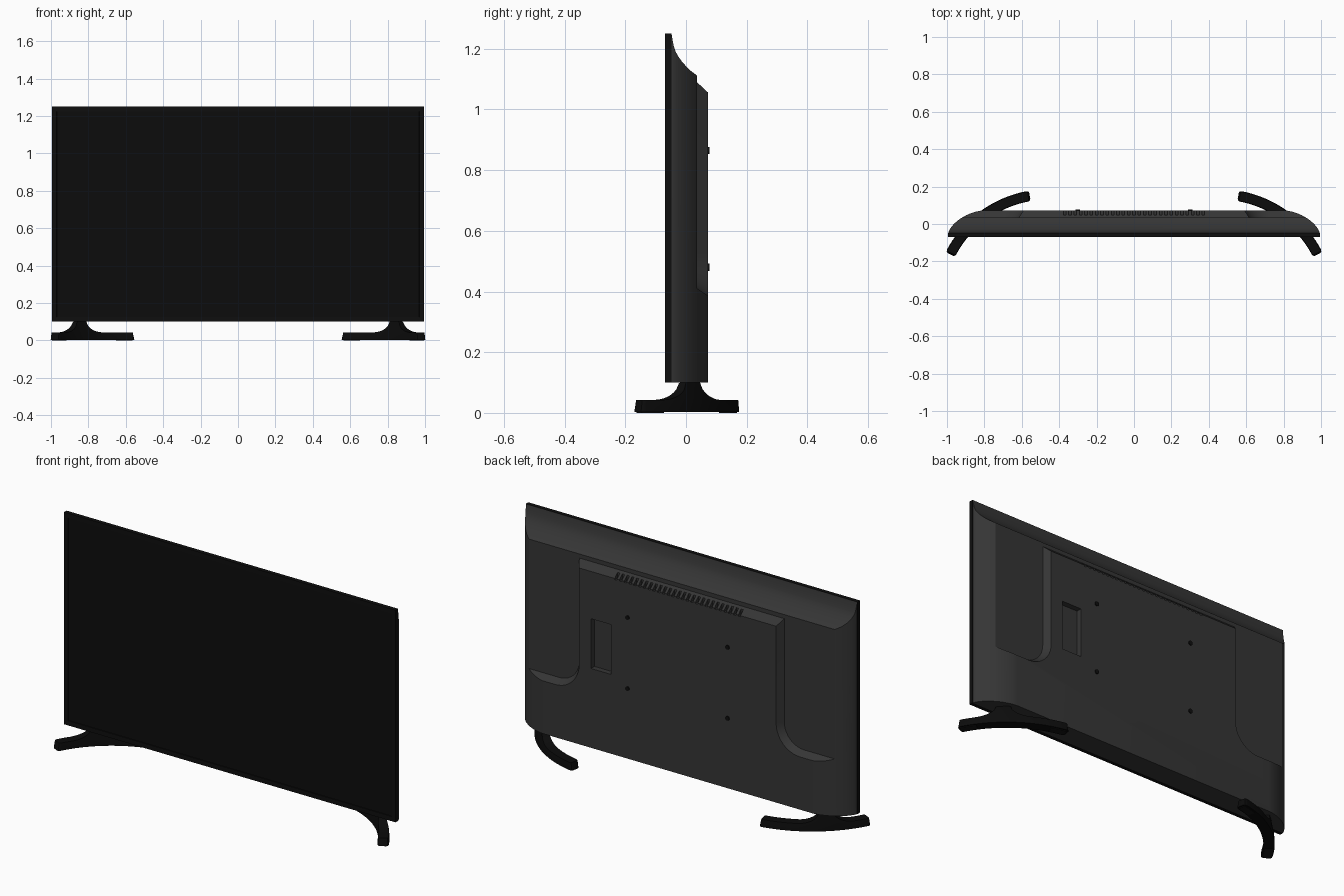
import bpy, bmesh, math
from mathutils import Matrix, Vector

if "Cube" in bpy.data.objects:
    bpy.data.objects.remove(bpy.data.objects["Cube"])


def material(name, v):
    m = bpy.data.materials.new(name)
    m.diffuse_color = (v, v, v, 1)
    m.use_nodes = True
    m.node_tree.nodes["Principled BSDF"].inputs["Base Color"].default_value = m.diffuse_color
    return m


SHELL = material("charcoal plastic", 0.036)
BEZEL = material("black bezel", 0.0045)
SCREEN = material("black screen", 0.0035)
FOOT = material("black feet", 0.0035)
PAD = material("dark rubber", 0.006)


def finish(name, bm, *mats):
    bmesh.ops.recalc_face_normals(bm, faces=bm.faces)
    me = bpy.data.meshes.new(name)
    bm.to_mesh(me)
    bm.free()
    for m in mats:
        me.materials.append(m)
    ob = bpy.data.objects.new(name, me)
    bpy.context.collection.objects.link(ob)
    return ob


def add_loft(bm, rings):
    """Skin a list of equal rings and cap both ends."""
    rows = [[bm.verts.new(p) for p in r] for r in rings]
    n = len(rows[0])
    for a, b in zip(rows, rows[1:]):
        for i in range(n):
            j = (i + 1) % n
            bm.faces.new((a[i], a[j], b[j], b[i]))
    bm.faces.new(rows[0])
    bm.faces.new(rows[-1])


def loft(name, rings, mat):
    bm = bmesh.new()
    add_loft(bm, rings)
    return finish(name, bm, mat)


def add_box(bm, x0, x1, y0, y1, z0, z1):
    add_loft(bm, [[(x0, y0, z), (x1, y0, z), (x1, y1, z), (x0, y1, z)] for z in (z0, z1)])


def boolean(ob, cutter, op):
    cutter.hide_render = True
    m = ob.modifiers.new("cut", 'BOOLEAN')
    m.operation, m.object, m.solver = op, cutter, 'EXACT'
    bpy.context.view_layer.objects.active = ob
    bpy.ops.object.modifier_apply(modifier=m.name)
    bpy.data.objects.remove(cutter)


def smooth(ob, deg=30):
    bpy.ops.object.select_all(action='DESELECT')
    ob.select_set(True)
    bpy.context.view_layer.objects.active = ob
    bpy.ops.object.shade_smooth_by_angle(angle=math.radians(deg))


def mirrored(half):
    return half + [(-x, v) for x, v in reversed(half)]


# Plan outline of the back shell, with rounded sides
def plan_prism(name):
    half = []
    for k in range(17):
        a = math.pi / 2 * (1 - k / 16)
        half.append((0.78 + 0.213 * math.sin(a),
                     -0.048 + 0.122 * max(0, math.cos(a)) ** 1.4))
    ring = mirrored(half)
    return loft(name, [[(x, y, z) for x, y in ring] for z in (0.1, 1.249)], SHELL)


# Thin back shell with a concave sweep along the top
shell = plan_prism("back_shell")
cove = [(-0.1, 0.05), (-0.1, 1.3), (-0.05, 1.3), (-0.0475, 1.249), (-0.0445, 1.23),
        (-0.040, 1.208), (-0.034, 1.19), (-0.025, 1.174), (-0.015, 1.16),
        (-0.002, 1.145), (0.015, 1.128), (0.036, 1.112), (0.036, 0.05)]
boolean(shell, loft("cove_cutter", [[(x, y, z) for y, z in cove] for x in (-1.2, 1.2)], SHELL),
        'INTERSECT')
smooth(shell)


# Raised rear housing: wide at the bottom, narrower above, chamfered edges
def housing_ring(y, inset):
    r = 0.12 + inset
    half = [(1.1, 0.05), (1.1, 0.53 - r)]
    for k in range(11):
        t = math.radians(-90 - 9 * k)
        half.append((0.735 + r * math.cos(t), 0.53 + r * math.sin(t)))
    half.append((0.615 - inset, 1.09 - 1.4 * inset))
    return [(x, y, z) for x, z in mirrored(half)]


housing = loft("rear_housing", [housing_ring(0.036, 0), housing_ring(0.072, 0.024)], SHELL)
boolean(housing, plan_prism("plan_cutter"), 'INTERSECT')

# Connector pocket and top vent slots
bm = bmesh.new()
add_box(bm, 0.40, 0.52, 0.042, 0.1, 0.53, 0.80)
for k in range(-13, 14):
    x = k * 0.0285
    add_box(bm, x - 0.007, x + 0.007, 0.047, 0.1, 1.05, 1.12)
boolean(housing, finish("slot_cutter", bm, SHELL), 'DIFFERENCE')
smooth(housing, 20)

# Wall mount screws
for i, x in enumerate((-0.3, 0.3)):
    for j, z in enumerate((0.48, 0.865)):
        bm = bmesh.new()
        bmesh.ops.create_cone(bm, cap_ends=True, segments=16, radius1=0.012, radius2=0.012,
                              depth=0.018, matrix=Matrix.Translation((x, 0.068, z))
                              @ Matrix.Rotation(math.pi / 2, 4, 'X'))
        smooth(finish(f"mount_screw_{i}{j}", bm, BEZEL))

# Front frame with the inset screen
bm = bmesh.new()
add_box(bm, -0.995, 0.995, -0.07, -0.048, 0.1, 1.25)
bmesh.ops.recalc_face_normals(bm, faces=bm.faces)
front = [f for f in bm.faces if f.normal.y < -0.9]
bmesh.ops.inset_region(bm, faces=front, thickness=0.036)
bmesh.ops.inset_region(bm, faces=front, thickness=0.001, depth=-0.003)
front[0].material_index = 1
finish("front_frame", bm, BEZEL, SCREEN)

# Curved feet: arc in plan, flaring up into a short neck
CX, CY, R = -0.46, -0.427, 0.585
A0, A1, NECK = 153.2, 99.5, 131.4


def foot(name, side):
    angles = [A0, A0 - 0.4, A0 - 1.3]
    angles += [A0 - 1.3 - (A0 - A1 - 2.6) * k / 60 for k in range(1, 61)]
    angles += [A1 + 0.4, A1]
    taper = {0: 0.6, 1: 0.85}
    rings, last = [], len(angles) - 1
    for i, deg in enumerate(angles):
        s = taper.get(min(i, last - i), 1)
        d = abs(deg - NECK) * math.pi / 180 * R
        u = min(1, max(0, (0.14 - d) / 0.105))          # 0 on the bar, 1 at the neck
        rise = 1 - math.sqrt(max(0, 1 - u * u))
        h = 0.043 + 0.059 * rise
        w = 0.025 - 0.010 * rise
        # the ends lean inwards towards the top
        lean = 0.9 * (max(0, 1 - i / 3) - max(0, 1 - (last - i) / 3))
        ring = []
        for off, z in ((-0.028, 0.003), (-0.026, 0.04), (-w, h), (w, h),
                       (0.026, 0.04), (0.028, 0.003)):
            a = math.radians(deg - lean * z / 0.043)
            r = R + off * s
            ring.append((side * (CX + r * math.cos(a)), CY + r * math.sin(a), z))
        rings.append(ring)
    smooth(loft(name, rings, FOOT), 35)
    # rubber pads under both ends
    for k, (a, b) in enumerate(((A0 - 1, A0 - 9), (A1 + 9, A1 + 1))):
        pad = []
        for z in (0, 0.004):
            edge = [(R + o, math.radians(a + (b - a) * t / 6)) for o, ts in
                    ((-0.02, range(7)), (0.02, range(6, -1, -1))) for t in ts]
            pad.append([(side * (CX + r * math.cos(q)), CY + r * math.sin(q), z)
                        for r, q in edge])
        loft(f"{name}_pad_{k}", pad, PAD)


foot("left_foot", 1)
foot("right_foot", -1)
